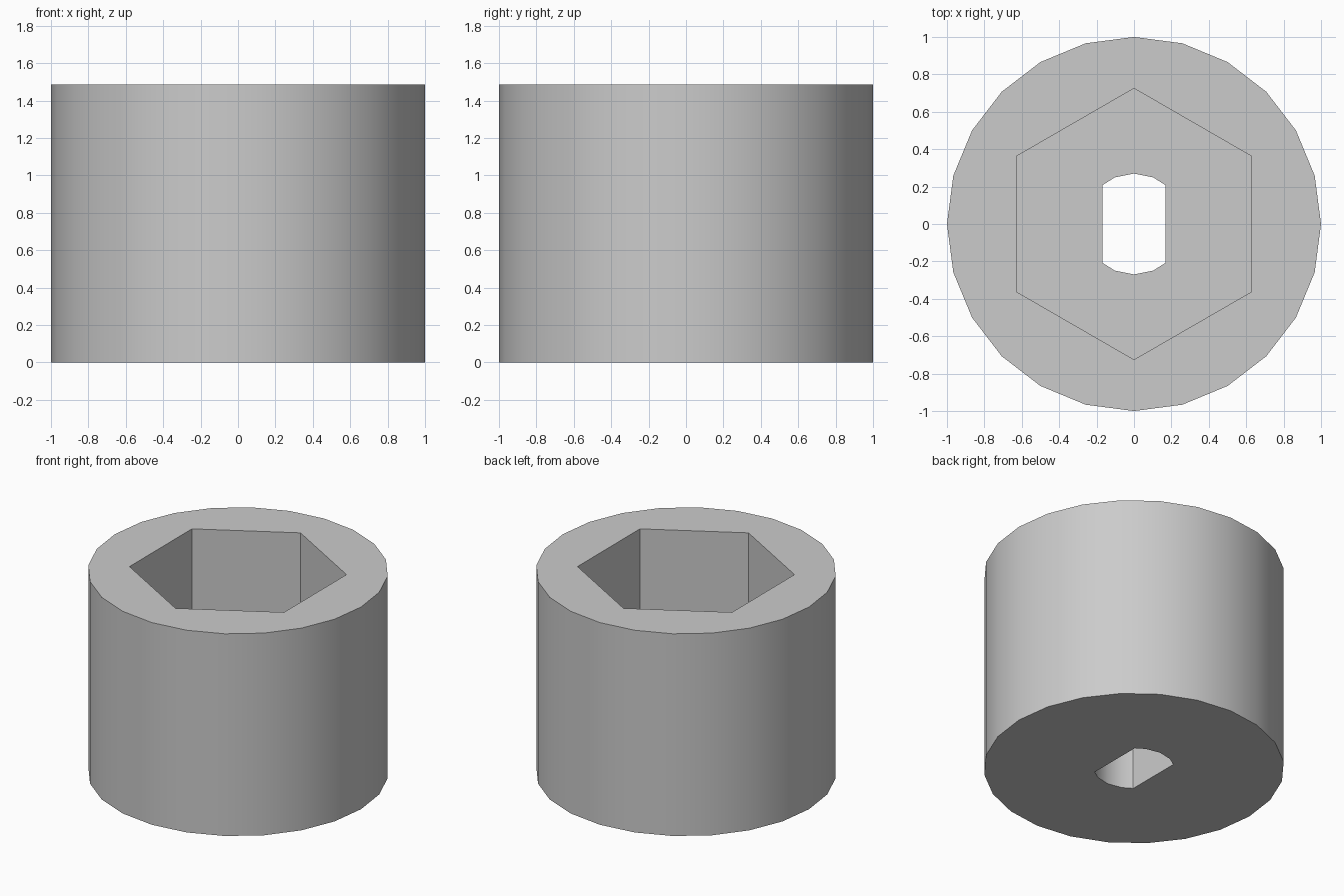
import bpy
from math import radians, sin, cos, pi

default = bpy.data.objects.get("Cube")
if default:
    bpy.data.objects.remove(default, do_unlink=True)

HEIGHT = 1.485
FLOOR = 0.74        # height of the socket floor
SLOT_R = 0.27       # radius of the shaft hole
SLOT_X = 0.168      # half width between its flats

grey = bpy.data.materials.new("light_grey")
grey.use_nodes = True
colour = (0.6, 0.6, 0.6, 1)
grey.diffuse_color = colour
grey.node_tree.nodes["Principled BSDF"].inputs["Base Color"].default_value = colour


def ring(radius, sides):
    """Regular polygon with a corner on +y."""
    return [(radius * sin(2 * pi * i / sides), radius * cos(2 * pi * i / sides))
            for i in range(sides)]


def prism(name, outline, z0, z1):
    """Upright prism over a 2D outline."""
    n = len(outline)
    verts = [(x, y, z) for z in (z0, z1) for x, y in outline]
    faces = [tuple(range(n)), tuple(range(2 * n - 1, n - 1, -1))]
    faces += [(i, i + n, (i + 1) % n + n, (i + 1) % n) for i in range(n)]
    mesh = bpy.data.meshes.new(name)
    mesh.from_pydata(verts, [], faces)
    mesh.materials.append(grey)
    obj = bpy.data.objects.new(name, mesh)
    bpy.context.collection.objects.link(obj)
    return obj


# Cylindrical body
body = prism("coupler_body", ring(1.0, 24), 0, HEIGHT)

# Hexagonal socket and double-flat shaft hole
quarter = [(0.103, 0.249), (SLOT_X, 0.208)]
right = [(0, SLOT_R)] + quarter + [(x, -y) for x, y in reversed(quarter)]
slot = right + [(-x, -y) for x, y in right]
cutters = [prism("socket_cutter", ring(0.725, 6), FLOOR, HEIGHT + 0.2),
           prism("shaft_cutter", slot, -0.2, FLOOR + 0.2)]

bpy.ops.object.select_all(action='DESELECT')
body.select_set(True)
bpy.context.view_layer.objects.active = body
for cutter in cutters:
    cutter.hide_render = True
    cut = body.modifiers.new(cutter.name, 'BOOLEAN')
    cut.operation = 'DIFFERENCE'
    cut.solver = 'EXACT'
    cut.object = cutter
    bpy.ops.object.modifier_apply(modifier=cut.name)
    bpy.data.objects.remove(cutter, do_unlink=True)

# Round walls smooth, rims and flats sharp
bpy.ops.object.shade_smooth_by_angle(angle=radians(30))
